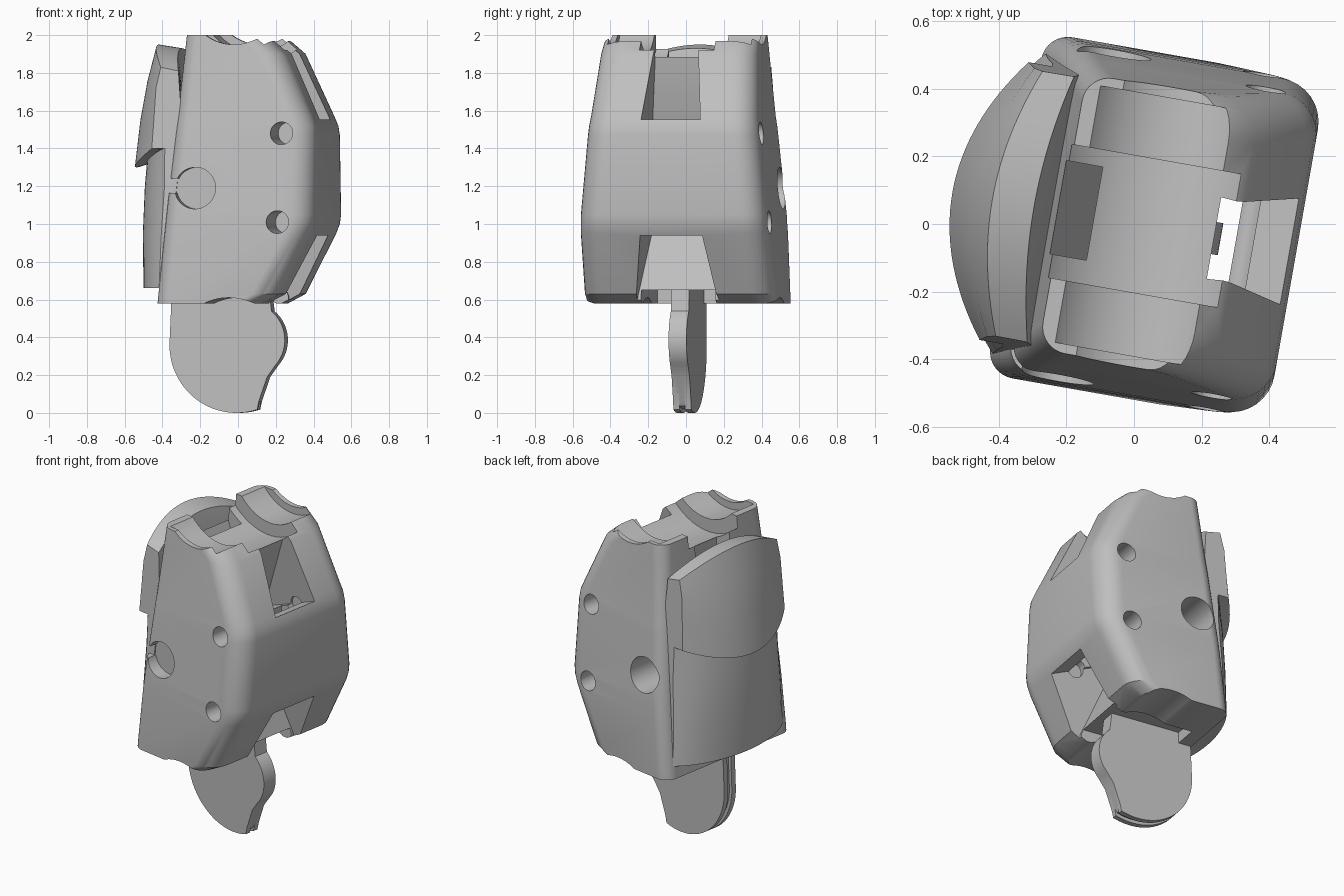
import bpy, bmesh, math
from mathutils import Matrix

if "Cube" in bpy.data.objects:
    bpy.data.objects.remove(bpy.data.objects["Cube"], do_unlink=True)

TURN = Matrix.Rotation(math.radians(-10), 4, 'Z')
SIDES = (-1, 1)

grey = bpy.data.materials.new("plain_grey")
grey.use_nodes = True
grey.diffuse_color = (0.52, 0.52, 0.52, 1)
grey.node_tree.nodes["Principled BSDF"].inputs["Base Color"].default_value = (0.52, 0.52, 0.52, 1)


def make_object(name, bm):
    bmesh.ops.recalc_face_normals(bm, faces=bm.faces)
    mesh = bpy.data.meshes.new(name)
    bm.to_mesh(mesh)
    bm.free()
    mesh.materials.append(grey)
    obj = bpy.data.objects.new(name, mesh)
    bpy.context.collection.objects.link(obj)
    return obj


def loft(name, rings):
    """Skin a list of equally long closed rings and cap both ends."""
    bm = bmesh.new()
    rows = [[bm.verts.new(p) for p in ring] for ring in rings]
    n = len(rows[0])
    for a, b in zip(rows, rows[1:]):
        for i in range(n):
            j = (i + 1) % n
            bm.faces.new((a[i], a[j], b[j], b[i]))
    bm.faces.new(rows[0])
    bm.faces.new(rows[-1])
    return make_object(name, bm)


def slab(name, outline, y0, y1):
    return loft(name, [[(x, y, z) for x, z in outline] for y in (y0, y1)])


def box(x0, x1, y0, y1, z0, z1):
    return slab("cutter", [(x0, z0), (x1, z0), (x1, z1), (x0, z1)], y0, y1)


def pin(x, z, r, y0, y1, n=48):
    turns = [2 * math.pi * i / n for i in range(n)]
    return slab("cutter", [(x + r * math.cos(a), z + r * math.sin(a)) for a in turns], y0, y1)


def flared_slot(outline, half):
    """Slot with a side outline whose half width depends on height."""
    return loft("cutter", [[(x, s * half(z), z) for x, z in outline] for s in SIDES])


def cut(obj, tool):
    mod = obj.modifiers.new("cut", 'BOOLEAN')
    mod.operation, mod.solver, mod.object = 'DIFFERENCE', 'EXACT', tool
    bpy.context.view_layer.objects.active = obj
    bpy.ops.object.modifier_apply(modifier=mod.name)
    bpy.data.objects.remove(tool, do_unlink=True)


def back_x(z):
    """Sloping plane on the pad side of the housing."""
    return -0.355 + (z - 0.58) * 0.099


def rounded_ring(z, x1, half):
    x0, ring = back_x(z), []
    corners = ((x1, half, 0, 0.13), (x0, half, 90, 0.08), (x0, -half, 180, 0.08), (x1, -half, 270, 0.13))
    for x, y, start, r in corners:
        cx, cy = x - math.copysign(r, x - (x0 + x1) / 2), y - math.copysign(r, y)
        for i in range(9):
            a = math.radians(start + i * 90 / 8)
            ring.append((cx + r * math.cos(a), cy + r * math.sin(a), z))
    return ring


# Housing: stacked rounded sections, chamfered at top and bottom
levels = [(0.58, 0.20, 0.512), (0.63, 0.295, 0.512), (0.95, 0.46, 0.505), (1.0, 0.48, 0.502),
          (1.05, 0.487, 0.5), (1.47, 0.487, 0.462), (1.52, 0.48, 0.457), (1.57, 0.46, 0.45),
          (1.9, 0.31, 0.422), (1.97, 0.23, 0.416), (2.0, 0.2, 0.413)]
housing = loft("housing", [rounded_ring(*lv) for lv in levels])

# Stepped saddle on top, recess and arch underneath
for x, r, half in ((0.05, 0.255, 0.7), (0.05, 0.3, 0.385), (0.035, 0.38, 0.2)):
    cut(housing, pin(x, 2.205, r, -half, half, 64))
cut(housing, pin(0.04, 0.31, 0.3, -0.7, 0.7, 64))
cut(housing, box(-0.27, 0.7, -0.2, 0.2, 0.4, 0.65))

# Tilted, undercut front slots, cable passage and sloped rear pocket
cut(housing, flared_slot([(0.24, 2.3), (0.24, 1.88), (0.04, 1.375), (0.7, 1.65), (0.7, 2.3)],
                         lambda z: 0.165 - 0.11 * (z - 1.5)))
cut(housing, flared_slot([(0.235, 0.3), (0.235, 0.62), (0.04, 1.11), (0.7, 0.84), (0.7, 0.3)],
                         lambda z: 0.165 + 0.155 * (0.95 - z)))
cut(housing, box(0.215, 0.305, -0.13, 0.14, 0.9, 1.6))
cut(housing, slab("cutter", [(-0.25, 2.3), (-0.12, 2.3), (-0.12, 1.55), (-0.25, 1.9)], -0.13, 0.15))

# Blind cross holes with inner pin seats, side bores and keyhole slit
for x, z in ((0.315, 1.48), (0.3, 1.01)):
    cut(housing, pin(x, z, 0.05, -0.18, 0.18, 32))
    for s in SIDES:
        cut(housing, pin(x, z, 0.06, s * 0.22, s * 0.7, 32))
cut(housing, pin(-0.145, 1.19, 0.11, -0.7, -0.42))
cut(housing, pin(-0.145, 1.19, 0.11, 0.2, 0.7))
cut(housing, box(-0.5, -0.23, -0.7, -0.42, 1.165, 1.24))


# Grip pads: curved strips swept across the back, narrowing upwards
def pad(name, section):
    steps = 32
    rings = []
    for i in range(steps + 1):
        s = 2 * i / steps - 1
        rings.append([(x, s * (0.48 - 0.045 * z), z) for x, z in section(s * s)])
    return loft(name, rings)


upper_pad = pad("upper_pad", lambda t: [
    (back_x(1.4) + 0.02, 1.4), (back_x(1.6) + 0.02, 1.6), (-0.3 + 0.05 * t, 1.93 - 0.12 * t),
    (-0.425 + 0.08 * t, 1.95 - 0.12 * t), (-0.475 + 0.105 * t, 1.76 - 0.04 * t),
    (-0.515 + 0.135 * t, 1.55), (-0.545 + 0.155 * t, 1.3 + 0.1 * t)])
lower_pad = pad("lower_pad", lambda t: [
    (back_x(0.7) + 0.04, 0.71), (back_x(1.45) + 0.04, 1.45), (-0.47 + 0.15 * t, 1.45),
    (-0.49 + 0.13 * t + 0.04 * t ** 3, 1.2), (-0.5 + 0.13 * t + 0.035 * t ** 3, 0.95),
    (-0.495 + 0.12 * t + 0.03 * t ** 3, 0.66)])


# Tongue: round plate with a bulge and a rim groove
def tongue_outline(r):
    pts = [(-r + 0.015, 0.7)]
    for i in range(33):
        a = math.radians(180 + i * 108 / 32)
        pts.append((r * math.cos(a), 0.36 + r * math.sin(a)))
    pts += [(0.12, 0.06), (0.165, 0.19)]
    for i in range(17):
        a = math.radians(-42 + i * 92 / 16)
        pts.append((0.06 + 0.2 * math.cos(a), 0.385 + 0.2 * math.sin(a)))
    return pts + [(0.17, 0.7)]


tongue = [slab("tongue_core", tongue_outline(0.34), -0.025, 0.025)]
for s in SIDES:
    side = "left" if s > 0 else "right"
    tongue.append(slab("tongue_cheek_" + side, tongue_outline(0.36), s * 0.015, s * 0.048))

# Shade and turn everything
bpy.ops.object.select_all(action='DESELECT')
for obj in [housing, upper_pad, lower_pad] + tongue:
    obj.data.transform(TURN)
    obj.select_set(True)
    bpy.context.view_layer.objects.active = obj
bpy.ops.object.shade_smooth_by_angle(angle=math.radians(28))
